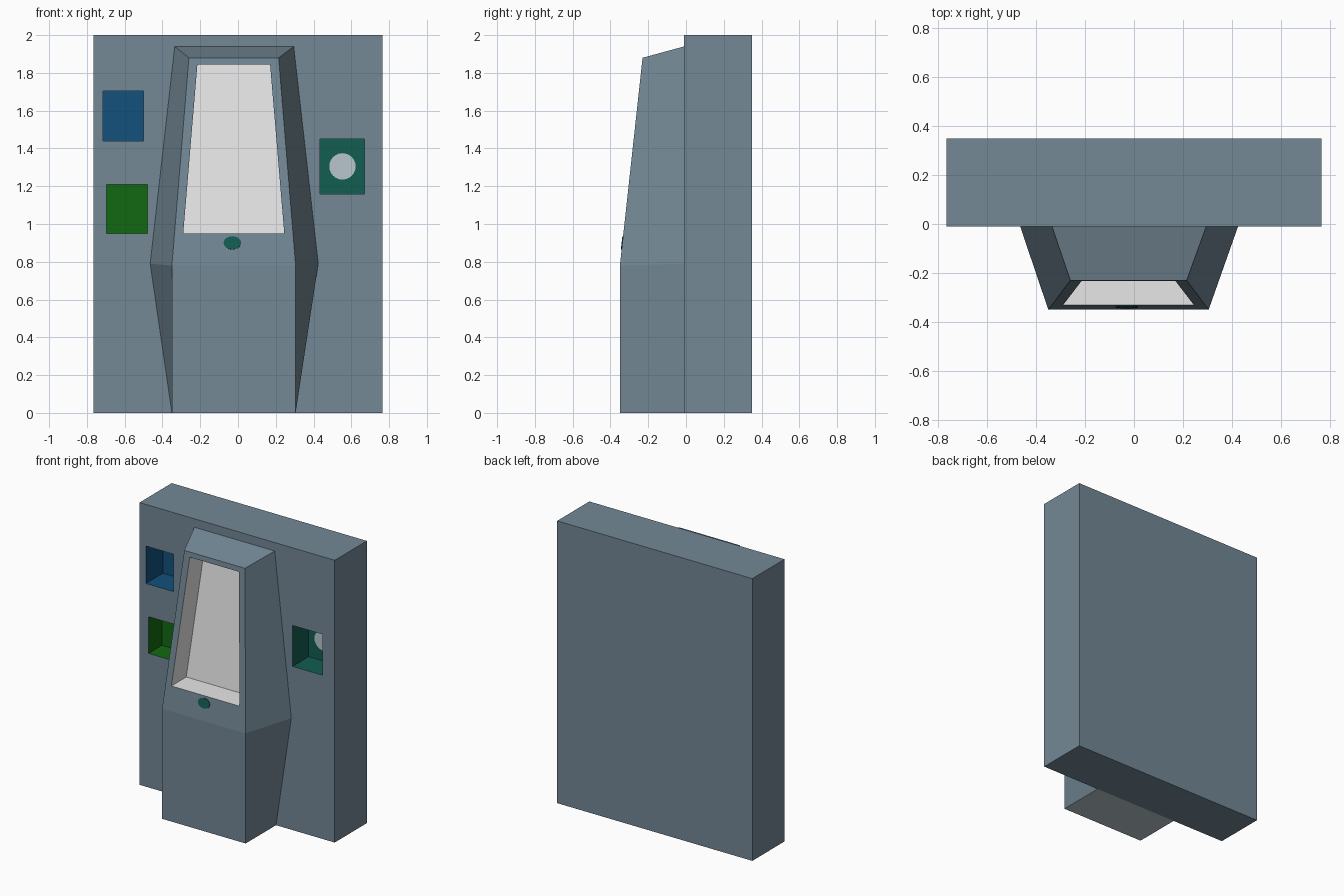
import bpy, bmesh, math
from mathutils import Matrix

if "Cube" in bpy.data.objects:
    bpy.data.objects.remove(bpy.data.objects["Cube"])


def material(name, rgb):
    """Flat material from 0-255 sRGB values."""
    lin = [((c / 255 + 0.055) / 1.055) ** 2.4 if c > 10 else c / 255 / 12.92 for c in rgb]
    m = bpy.data.materials.new(name)
    m.diffuse_color = (*lin, 1)
    m.use_nodes = True
    m.node_tree.nodes["Principled BSDF"].inputs["Base Color"].default_value = m.diffuse_color
    return m


BODY = material("slate_blue", (115, 136, 149))
WHITE = material("screen_white", (245, 245, 245))
BLUE = material("deep_blue", (18, 81, 124))
GREEN = material("green", (18, 105, 18))
TEAL = material("teal", (18, 93, 81))
PALE = material("pale_grey", (184, 198, 206))


def finish(name, bm, *mats):
    bmesh.ops.recalc_face_normals(bm, faces=bm.faces)
    me = bpy.data.meshes.new(name)
    bm.to_mesh(me)
    bm.free()
    for m in mats:
        me.materials.append(m)
    ob = bpy.data.objects.new(name, me)
    bpy.context.collection.objects.link(ob)
    return ob


def loft(name, loops, *mats):
    """Closed solid joining loops that have equal point counts."""
    bm = bmesh.new()
    rings = [[bm.verts.new(p) for p in loop] for loop in loops]
    for a, b in zip(rings, rings[1:]):
        n = len(a)
        for i in range(n):
            j = (i + 1) % n
            bm.faces.new((a[i], a[j], b[j], b[i]))
    bm.faces.new(rings[0])
    bm.faces.new(rings[-1])
    return finish(name, bm, *mats)


def box(name, x0, x1, y0, y1, z0, z1, mat):
    return loft(name, [[(x0, y, z0), (x1, y, z0), (x1, y, z1), (x0, y, z1)] for y in (y0, y1)], mat)


def disc(name, loc, rx, rz, angle, mat):
    """Thin elliptical plate facing the front."""
    bm = bmesh.new()
    bmesh.ops.create_cone(bm, cap_ends=True, segments=24, radius1=1, radius2=1, depth=0.008,
                          matrix=Matrix.Translation(loc) @ Matrix.Rotation(angle, 4, 'X')
                          @ Matrix.Diagonal((rx, rz, 1, 1)))
    return finish(name, bm, mat)


def carve(target, cutter):
    """Cut a recess that keeps the cutter's colour, then drop the cutter."""
    cutter.hide_render = True
    mod = target.modifiers.new("recess", 'BOOLEAN')
    mod.operation = 'DIFFERENCE'
    mod.solver = 'EXACT'
    mod.material_mode = 'TRANSFER'
    mod.object = cutter
    bpy.context.view_layer.objects.active = target
    bpy.ops.object.modifier_apply(modifier=mod.name)
    bpy.data.objects.remove(cutter)


WALL = -0.01    # front plane of the wall slab

# Wall slab with three coloured niches: x range, z range, depth
wall = box("wall_slab", -0.765, 0.765, WALL, 0.35, 0, 2, BODY)
for x0, x1, z0, z1, depth, mat in ((-0.715, -0.50, 1.44, 1.705, 0.19, BLUE),
                                   (-0.695, -0.48, 0.95, 1.21, 0.15, GREEN),
                                   (0.435, 0.67, 1.16, 1.45, 0.18, TEAL)):
    carve(wall, box("niche_cutter", x0, x1, -0.3, WALL + depth, z0, z1, mat))

# Round plate on the back of the right niche
disc("niche_disc", (0.553, WALL + 0.18, 1.305), 0.07, 0.07, math.pi / 2, PALE)

# Console: rings at the floor, waist and top (front x range, y, z; back x range, z)
rings = []
for fx0, fx1, fy, fz, bx0, bx1, bz in ((-0.35, 0.305, -0.35, 0, -0.35, 0.305, 0),
                                       (-0.35, 0.305, -0.35, 0.78, -0.465, 0.425, 0.79),
                                       (-0.26, 0.215, -0.23, 1.88, -0.335, 0.295, 1.94)):
    rings.append([(fx0, fy, fz), (fx1, fy, fz), (bx1, WALL, bz), (bx0, WALL, bz)])
console = loft("console", rings, BODY, PALE)
for f in console.data.polygons:
    if f.normal.z < -0.9:       # underside
        f.material_index = 1

# Tapered screen recess, its back parallel to the sloping front
carve(console, loft("screen_cutter", [
    [(-0.29, y, 0.95), (0.245, y, 0.95), (0.17, y + dy, 1.845), (-0.215, y + dy, 1.845)]
    for y, dy in ((-0.6, 0), (-0.165, 0.097))], WHITE))

# Oval button under the screen
disc("button", (-0.03, -0.337, 0.9), 0.046, 0.035, math.radians(83.8), TEAL)
